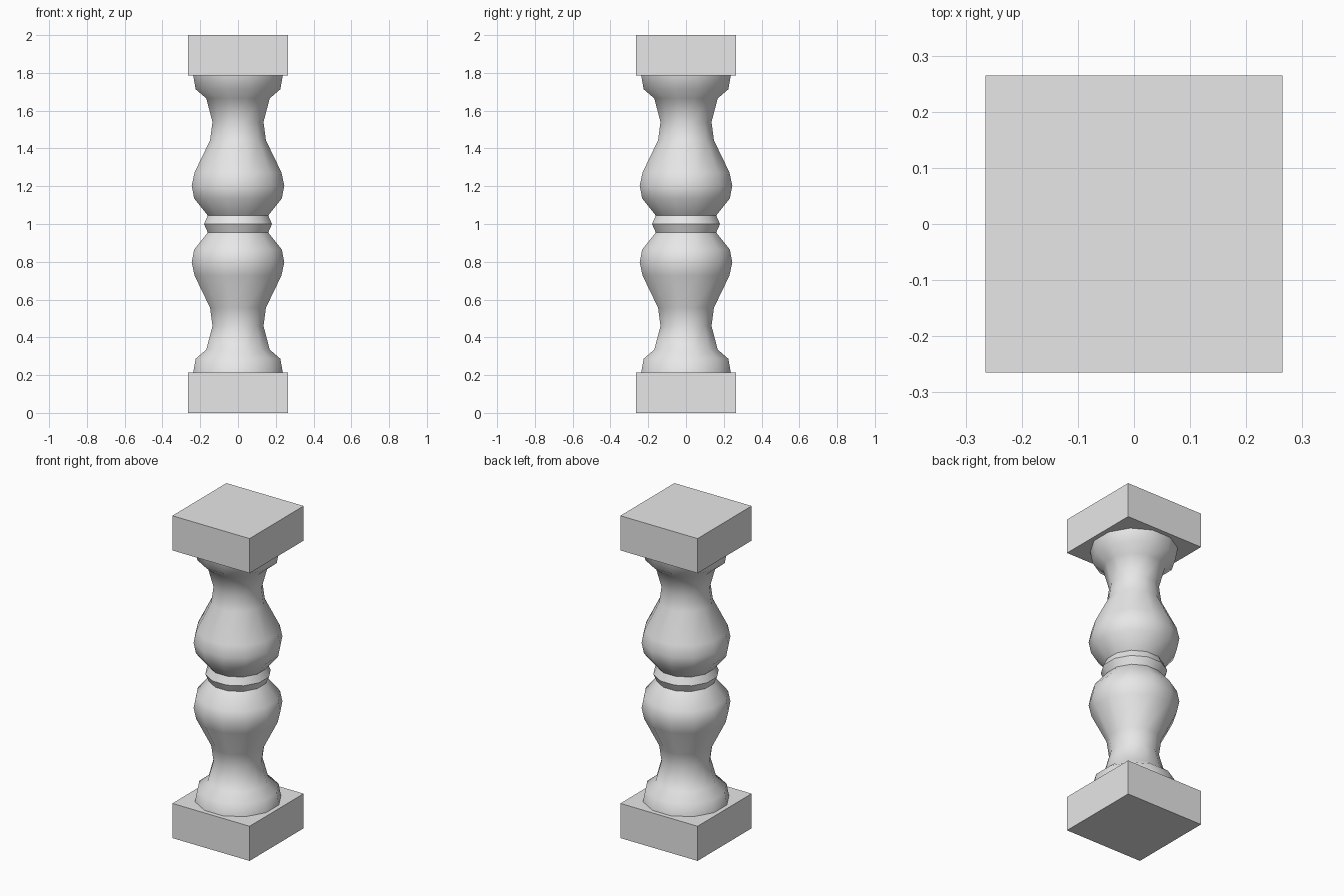
import bpy, bmesh, math

if "Cube" in bpy.data.objects:
    bpy.data.objects.remove(bpy.data.objects["Cube"])

stone = bpy.data.materials.new("light_grey_stone")
stone.diffuse_color = (0.8, 0.8, 0.8, 1)
stone.use_nodes = True
stone.node_tree.nodes["Principled BSDF"].inputs["Base Color"].default_value = stone.diffuse_color


def finish(bm, name):
    bmesh.ops.recalc_face_normals(bm, faces=bm.faces)
    me = bpy.data.meshes.new(name)
    bm.to_mesh(me)
    bm.free()
    ob = bpy.data.objects.new(name, me)
    me.materials.append(stone)
    bpy.context.collection.objects.link(ob)
    return ob


def block(name, z0, z1, size=0.53):
    bm = bmesh.new()
    bmesh.ops.create_cube(bm, size=1)
    for v in bm.verts:
        v.co = (v.co.x * size, v.co.y * size, z0 + (v.co.z + 0.5) * (z1 - z0))
    return finish(bm, name)


# square plinth and cap
block("base_plinth", 0, 0.215)
block("top_cap", 1.785, 2)

# turned shaft: lower half profile (half width, height), mirrored about z = 1
SIDES = 12
lower = [(0.237, 0.215), (0.224, 0.287), (0.168, 0.335), (0.135, 0.46),
         (0.148, 0.557), (0.23, 0.727), (0.245, 0.797), (0.232, 0.865),
         (0.16, 0.955)]
profile = lower + [(0.18, 1.0)] + [(r, 2 - z) for r, z in reversed(lower)]
bm = bmesh.new()
rings = []
for w, z in profile:
    r = w / math.cos(math.pi / SIDES)  # flats face the four sides
    rings.append([bm.verts.new((r * math.cos((i + 0.5) * math.tau / SIDES),
                                r * math.sin((i + 0.5) * math.tau / SIDES), z))
                  for i in range(SIDES)])
for a, b in zip(rings, rings[1:]):
    for i in range(SIDES):
        j = (i + 1) % SIDES
        bm.faces.new((a[i], a[j], b[j], b[i]))
bm.faces.new(rings[0][::-1])
bm.faces.new(rings[-1])
shaft = finish(bm, "turned_shaft")

# soft shading with crisp collar creases
bpy.context.view_layer.objects.active = shaft
shaft.select_set(True)
bpy.ops.object.shade_smooth_by_angle(angle=math.radians(42))
